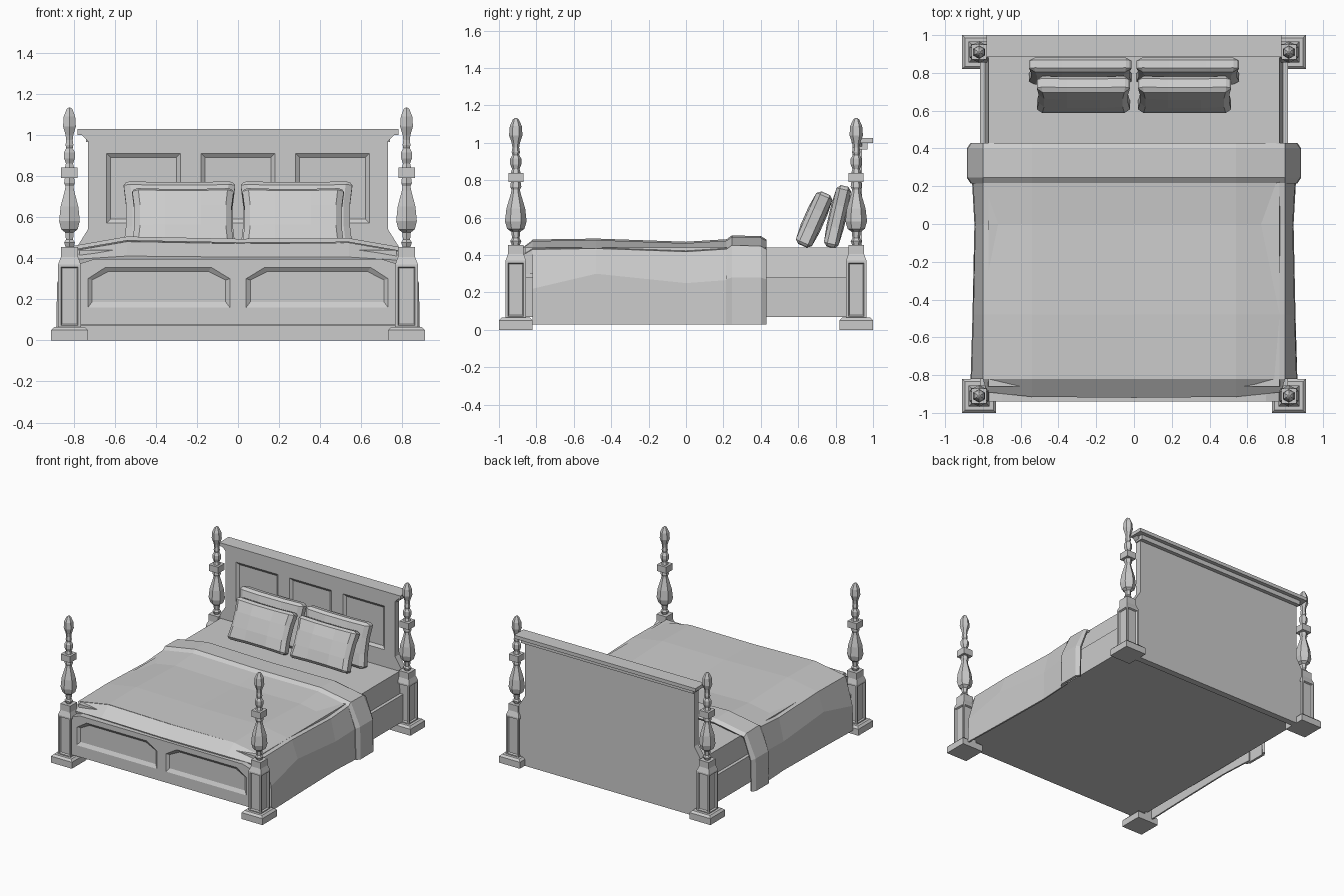
import bpy, bmesh, math
from mathutils import Matrix, Vector

if "Cube" in bpy.data.objects:
    bpy.data.objects.remove(bpy.data.objects["Cube"], do_unlink=True)

GREY = (0.6, 0.6, 0.6, 1)
mat = bpy.data.materials.new("plain_grey")
mat.use_nodes = True
mat.diffuse_color = GREY
mat.node_tree.nodes["Principled BSDF"].inputs["Base Color"].default_value = GREY


def finish(name, bm):
    bmesh.ops.recalc_face_normals(bm, faces=bm.faces)
    me = bpy.data.meshes.new(name)
    bm.to_mesh(me)
    bm.free()
    me.materials.append(mat)
    ob = bpy.data.objects.new(name, me)
    bpy.context.collection.objects.link(ob)
    return ob


def add_box(bm, x0, x1, y0, y1, z0, z1):
    m = Matrix.Translation(((x0 + x1) / 2, (y0 + y1) / 2, (z0 + z1) / 2))
    m = m @ Matrix.Diagonal((x1 - x0, y1 - y0, z1 - z0, 1))
    return bmesh.ops.create_cube(bm, size=1, matrix=m)["verts"]


def box(name, *dims):
    bm = bmesh.new()
    add_box(bm, *dims)
    return finish(name, bm)


def loft(bm, rings, closed=True, caps=True):
    rows = [[bm.verts.new(p) for p in r] for r in rings]
    n = len(rows[0])
    for a, b in zip(rows, rows[1:]):
        for i in range(n if closed else n - 1):
            j = (i + 1) % n
            bm.faces.new((a[i], a[j], b[j], b[i]))
    if caps:
        bm.faces.new(rows[0])
        bm.faces.new(rows[-1])


def prism(name, outline, y0, y1):
    bm = bmesh.new()
    loft(bm, [[(x, y, z) for x, z in outline] for y in (y0, y1)])
    return finish(name, bm)


def recess(board, outlines, front, depth, slope):
    # sunken panels with sloping borders
    for pts in outlines:
        cx = sum(p[0] for p in pts) / len(pts)
        cz = sum(p[1] for p in pts) / len(pts)
        sx = 1 - slope / (max(p[0] for p in pts) - cx)
        sz = 1 - slope / (max(p[1] for p in pts) - cz)
        inner = [(cx + (x - cx) * sx, cz + (z - cz) * sz) for x, z in pts]
        bm = bmesh.new()
        loft(bm, [[(x, front - 0.02, z) for x, z in pts],
                  [(x, front, z) for x, z in pts],
                  [(x, front + depth, z) for x, z in inner]])
        cutter = finish("panel_cutter", bm)
        mod = board.modifiers.new("recess", "BOOLEAN")
        mod.operation, mod.object, mod.solver = "DIFFERENCE", cutter, "EXACT"
        bpy.context.view_layer.update()
        old = board.data
        ev = board.evaluated_get(bpy.context.evaluated_depsgraph_get())
        new = bpy.data.meshes.new_from_object(ev)
        board.modifiers.clear()
        board.data = new
        bpy.data.meshes.remove(old)
        bpy.data.objects.remove(cutter, do_unlink=True)


# Corner posts: plinth, panelled block and turned spindle
SPINDLE = [(.022, .455), (.030, .475), (.020, .49), (.024, .525), (.046, .54), (.058, .58),
           (.050, .65), (.026, .73), (.022, .75), (.030, .765), (.026, .79)]
FINIAL = [(.026, .84), (.020, .86), (.030, .885), (.030, .915), (.018, .935), (.022, .95),
          (.018, .975), (.022, 1.0), (.036, 1.04), (.032, 1.09), (.016, 1.125), (.006, 1.132)]


def post(name, px, py):
    bm = bmesh.new()
    add_box(bm, -.09, .09, -.09, .09, 0, .05)
    square = lambda r, z: [(r * a, r * b, z) for a, b in ((-1, -1), (1, -1), (1, 1), (-1, 1))]
    loft(bm, [square(.09, .05), square(.075, .065)])
    start = len(bm.faces)
    loft(bm, [square(.055, .06), square(.055, .37), square(.042, .405), square(.042, .455)])
    bm.faces.ensure_lookup_table()
    sides = [f for f in bm.faces[start:] if abs(f.normal.z) < .1 and f.calc_area() > .02]
    bm.normal_update()
    sides = [f for f in bm.faces[start:start + 4]]
    bmesh.ops.recalc_face_normals(bm, faces=bm.faces)
    bmesh.ops.inset_individual(bm, faces=sides, thickness=.018)
    bmesh.ops.inset_individual(bm, faces=sides, thickness=.008, depth=-.012)
    add_box(bm, -.04, .04, -.04, .04, .79, .84)
    for prof in (SPINDLE, FINIAL):
        loft(bm, [[(r * math.cos(k * math.pi / 3 + math.pi / 6),
                    r * math.sin(k * math.pi / 3 + math.pi / 6), z) for k in range(6)]
                  for r, z in prof])
    ob = finish(name, bm)
    ob.location = (px, py, 0)


for side, px in (("left", .82), ("right", -.82)):
    post("front_post_" + side, px, -.91)
    post("back_post_" + side, px, .91)


# Headboard with three sunken panels and a moulded cap
def mirrored(half):
    return half + [(-x, z) for x, z in reversed(half)]


head = prism("headboard", mirrored([(.78, 0), (.78, .46), (.73, .54), (.73, .97), (.76, 1.0)]), .89, .94)
recess(head, [[(c - .18, .57), (c + .18, .57), (c + .18, .91), (c - .18, .91)]
              for c in (-.46, 0, .46)], .89, .015, .02)
box("headboard_cap", -.78, .78, .885, 1.0, 1.0, 1.027)
box("headboard_moulding", -.74, .74, .90, .97, .965, 1.0)

# Footboard with two chamfered panels
foot = prism("footboard", mirrored([(.78, .075), (.78, .37), (.70, .395)]), -.94, -.88)
panel = [(.04, .16), (.73, .16), (.73, .30), (.645, .355), (.13, .355), (.04, .30)]
recess(foot, [panel, [(-x, z) for x, z in panel]], -.94, .015, .02)

# Side rails, base and mattress
for side, s in (("left", 1), ("right", -1)):
    box("side_rail_" + side, min(s * .77, s * .815), max(s * .77, s * .815), -.88, .89, .07, .28)
box("bed_base", -.78, .78, -.88, .89, .07, .28)
bm = bmesh.new()
for v in add_box(bm, -.79, .79, -.86, .885, .28, .44):
    if v.co.z > .4:
        v.co.x *= .975
finish("mattress", bm)

# Blanket: sections draped across the bed, (y, top, side crease, flare)
HALF = [(.865, .03), (.86, .27), (.80, .43), (.54, .475)]


def drape(name, stations, thick):
    bm = bmesh.new()
    rings = []
    for y, dz, crease, flare in stations:
        half = [(x + (flare if i < 2 else 0), z + (crease if i == 1 else dz if i > 1 else 0))
                for i, (x, z) in enumerate(HALF)]
        ring = half + [(0, .472 + dz)] + [(-x, z + (.008 if z > .4 else 0)) for x, z in reversed(half)]
        rings.append([(x, y, z) for x, z in ring])
    loft(bm, rings, closed=False, caps=False)
    ob = finish(name, bm)
    mod = ob.modifiers.new("cloth", "SOLIDIFY")
    mod.thickness, mod.offset = thick, -1
    return ob


drape("blanket", [(-.82, .0, -.05, .0), (-.48, .005, .03, -.01), (0, -.012, -.02, -.02),
                  (.27, .005, .0, -.005)], .012)
drape("blanket_fold", [(.215, .0, 0, .0), (.245, .022, .01, .02), (.40, .018, .01, .02),
                       (.43, .0, 0, .0)], .02)

# Blanket end tucked behind the footboard
bm = bmesh.new()
loft(bm, [[(-.80, -.82, .30), (-.80, -.82, .435), (-.54, -.82, .48), (0, -.82, .47),
           (.54, -.82, .475), (.80, -.82, .43), (.80, -.82, .30)],
          [(-.78, -.89, .30), (-.78, -.89, .395), (-.54, -.915, .41), (0, -.92, .405),
           (.54, -.915, .405), (.78, -.89, .39), (.78, -.89, .30)]])
finish("blanket_end", bm)
bm = bmesh.new()
for s in (-1, 1):
    bm.faces.new([bm.verts.new(p) for p in
                  ((s * .79, -.82, .03), (s * .865, -.82, .03), (s * .86, -.82, .22),
                   (s * .80, -.82, .43), (s * .79, -.82, .43))])
finish("blanket_corner", bm)


# Pillows: puffed low-poly cushions leaning on the headboard
def pillow(name, x, y, z, w, h, t, lean):
    us = (-1, -.88, -.35, .35, .88, 1)
    bm = bmesh.new()
    rows = []
    for sgn in (-1, 1):
        grid = []
        for j, v in enumerate(us):
            row = []
            for i, u in enumerate(us):
                rim = max(abs(u), abs(v))
                puff = .45 if rim == 1 else .85 if rim > .8 else 1
                pinch = 1 - (.06 * (1 - v * v) if abs(u) > .8 else 0)
                corner = .95 if abs(u) == 1 and abs(v) == 1 else 1
                row.append(bm.verts.new((u * w * pinch * corner, sgn * t * puff,
                                         v * h * corner * (1 - .04 * (1 - u * u)))))
            grid.append(row)
        for a, b in zip(grid, grid[1:]):
            for k in range(5):
                bm.faces.new((a[k], a[k + 1], b[k + 1], b[k]))
        rows.append(grid[0] + [r[-1] for r in grid[1:]] + grid[-1][-2::-1]
                    + [r[0] for r in grid[-2:0:-1]])
    f, b = rows
    for k in range(len(f)):
        m = (k + 1) % len(f)
        bm.faces.new((f[k], f[m], b[m], b[k]))
    ob = finish(name, bm)
    ob.location = (x, y, z)
    ob.rotation_euler = (-lean, 0, 0)


for side, s in (("left", 1), ("right", -1)):
    pillow("front_pillow_" + side, s * .268, .685, .59, .25, .155, .055, math.radians(24))
    pillow("back_pillow_" + side, s * .285, .81, .605, .275, .17, .047, math.radians(13))
